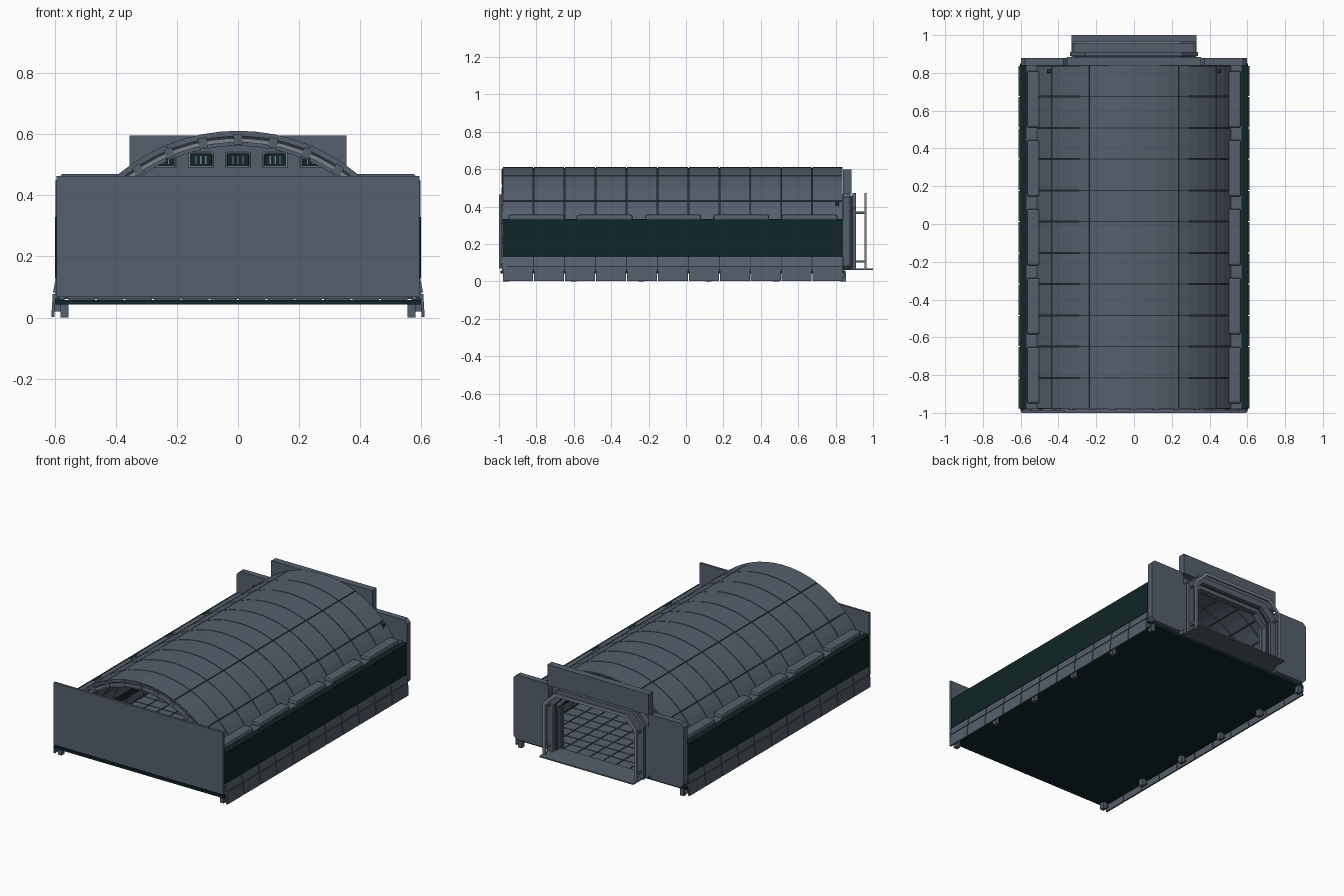
import bpy, bmesh, math

if "Cube" in bpy.data.objects:
    bpy.data.objects.remove(bpy.data.objects["Cube"])


def material(name, rgb):
    m = bpy.data.materials.new(name)
    m.use_nodes = True
    m.diffuse_color = (*rgb, 1)
    m.node_tree.nodes["Principled BSDF"].inputs["Base Color"].default_value = (*rgb, 1)
    return m


GREY = material("slate grey", (0.09, 0.115, 0.15))
DARK = material("dark teal", (0.005, 0.019, 0.02))
SEAM = material("seam charcoal", (0.025, 0.033, 0.042))
LIGHT = material("pale steel", (0.2, 0.23, 0.28))


def finish(name, bm, mat, bevel=0, segments=2):
    bmesh.ops.recalc_face_normals(bm, faces=bm.faces)
    me = bpy.data.meshes.new(name)
    bm.to_mesh(me)
    bm.free()
    me.materials.append(mat)
    ob = bpy.data.objects.new(name, me)
    bpy.context.collection.objects.link(ob)
    if bevel:
        mod = ob.modifiers.new("bevel", "BEVEL")
        mod.width, mod.segments = bevel, segments
    return ob


def add_prism(bm, pts, y0, y1):
    """Extrude an x-z outline along y."""
    a = [bm.verts.new((x, y0, z)) for x, z in pts]
    b = [bm.verts.new((x, y1, z)) for x, z in pts]
    bm.faces.new(a)
    bm.faces.new(b[::-1])
    for i in range(len(a)):
        j = i - 1
        bm.faces.new((a[j], a[i], b[i], b[j]))


def add_box(bm, x0, x1, y0, y1, z0, z1):
    add_prism(bm, [(x0, z0), (x1, z0), (x1, z1), (x0, z1)], y0, y1)


def prism(name, pts, y0, y1, mat, bevel=0):
    bm = bmesh.new()
    add_prism(bm, pts, y0, y1)
    return finish(name, bm, mat, bevel)


def boxes(name, items, mat, bevel=0):
    bm = bmesh.new()
    for item in items:
        add_box(bm, *item)
    return finish(name, bm, mat, bevel)


def both(x0, x1, *rest):
    return [(x0, x1, *rest), (-x1, -x0, *rest)]


def arc(r, a0, a1, step=5.7):
    n = max(1, round(abs(a1 - a0) / step))
    angles = [math.radians(a0 + (a1 - a0) * i / n) for i in range(n + 1)]
    return [(r * math.sin(a), r * math.cos(a)) for a in angles]


def add_arc(bm, r0, r1, a0, a1, y0, y1):
    """Add a curved slab; angles are measured from straight up."""
    add_prism(bm, arc(r1, a0, a1) + arc(r0, a1, a0), y0, y1)


def arc_part(name, r0, r1, a0, a1, y0, y1, mat):
    bm = bmesh.new()
    add_arc(bm, r0, r1, a0, a1, y0, y1)
    return finish(name, bm, mat)


# Arched hall: a dark core with panels outside and inside
R, FRONT, BACK, RINGS = 0.612, -0.98, 0.84, 11
pitch = (BACK - FRONT) / RINGS
arc_part("hall_core", 0.572, 0.605, -84.5, 84.5, FRONT + 0.008, BACK - 0.002, SEAM)


def panel_grid(name, r0, r1, breaks, mat, gap=0.0025):
    bm = bmesh.new()
    g = math.degrees(gap / r1)
    for i in range(RINGS):
        y0 = FRONT + i * pitch
        for a0, a1 in zip(breaks, breaks[1:]):
            add_arc(bm, r0, r1, a0 + g, a1 - g, y0 + gap, y0 + pitch - gap)
    return finish(name, bm, mat)


panel_grid("roof_panels", 0.603, R, [-68, -45.4, -22.7, 22.7, 45.4, 68], GREY)
panel_grid("left_skirt_panels", 0.602, R, [75, 82.5, 90], GREY)
panel_grid("right_skirt_panels", 0.602, R, [-90, -82.5, -75], GREY)
panel_grid("inner_lining", 0.563, 0.574, [-84 + 12 * i for i in range(15)], GREY, 0.004)

# Front rim with clamps
arc_part("front_rim", 0.574, 0.588, -84, 84, FRONT - 0.004, FRONT + 0.02, LIGHT)
arc_part("front_outer_rim", 0.594, 0.606, -84, 84, FRONT, FRONT + 0.02, GREY)
bm = bmesh.new()
for k in range(-7, 8):
    a = k * 11.35
    add_arc(bm, 0.568, 0.6, a - 1.4, a + 1.4, FRONT - 0.006, FRONT + 0.03)
finish("rim_clamps", bm, GREY)

# Side bands, ledges and their raised covers
boxes("side_bands", both(0.535, 0.6, FRONT, BACK, 0.13, 0.33), DARK)
boxes("band_ledges", both(0.5, 0.57, FRONT, BACK, 0.3, 0.333), GREY)
covers = []
for k in range(5):
    y = -0.8 + 0.365 * k
    covers += both(0.5, 0.567, y - 0.15, y + 0.15, 0.31, 0.357)
boxes("ledge_covers", covers, GREY, 0.012)

# Floor slab with tiles on top, and feet below the edges
boxes("floor_slab", [(-0.6, 0.6, FRONT - 0.012, BACK + 0.012, 0.042, 0.057)], DARK)
tiles = []
for i in range(12):
    for j in range(RINGS * 2):
        x, y = -0.558 + 0.093 * i, FRONT + j * pitch / 2
        tiles.append((x + 0.003, x + 0.09, y + 0.003, y + pitch / 2 - 0.003, 0.056, 0.062))
boxes("floor_tiles", tiles, GREY)
feet = []
for k in range(6):
    y = -0.96 + 0.36 * k
    feet += both(0.556, 0.582, y - 0.015, y + 0.015, 0, 0.045)
    feet += both(0.58, 0.604, y - 0.008, y + 0.008, 0.02, 0.045)
boxes("feet", feet, GREY)

# Front wall
boxes("front_wall", [(-0.595, 0.595, -1, -0.985, 0.068, 0.463)], GREY)


def doorway(w, top, cut, bottom=0.06):
    return [(-w, bottom), (-w, top - cut), (-w + cut, top),
            (w - cut, top), (w, top - cut), (w, bottom)]


def frame(name, w, top, cut, width, y0, y1, mat):
    inner = doorway(w - width, top - width, cut * 0.9)
    return prism(name, doorway(w, top, cut) + inner[::-1], y0, y1, mat)


# Rear bulkhead with a doorway
prism("rear_bulkhead", arc(0.6, -84, 84) + doorway(0.285, 0.44, 0.075)[::-1],
      0.815, 0.838, GREY)

# Rear wings with cut corners, and the lintel
c = 0.022
wing = [(0.35 + c, 0.06), (0.598 - c, 0.06), (0.598, 0.06 + c), (0.598, 0.47 - c),
        (0.598 - c, 0.47), (0.35 + c, 0.47), (0.35, 0.47 - c), (0.35, 0.06 + c)]
prism("left_rear_wing", wing, 0.84, 0.878, GREY)
prism("right_rear_wing", [(-x, z) for x, z in wing], 0.84, 0.878, GREY)
boxes("rear_lintel", [(-0.355, 0.355, 0.84, 0.884, 0.465, 0.597)], GREY)

# Door frames stepping outward, and the ramp
frame("door_tunnel", 0.35, 0.468, 0.08, 0.06, 0.838, 0.876, GREY)
frame("door_seal", 0.32, 0.458, 0.08, 0.025, 0.874, 0.89, SEAM)
frame("door_frame", 0.338, 0.472, 0.08, 0.04, 0.889, 0.91, GREY)
frame("outer_door_frame", 0.33, 0.472, 0.08, 0.018, 0.955, 0.966, LIGHT)
boxes("door_ramp", [(-0.33, 0.33, 0.84, 1, 0.06, 0.068)], GREY)
links = both(0.314, 0.326, 0.9, 0.96, 0.1, 0.112) + both(0.314, 0.326, 0.9, 0.96, 0.36, 0.372)
boxes("frame_links", links, GREY)

# Row of windows on the inside of the bulkhead
rims, panes, bars = [], [], []
for k in range(-2, 3):
    x = 0.122 * k
    rims.append((x - 0.041, x + 0.041, 0.808, 0.818, 0.491, 0.542))
    panes.append((x - 0.036, x + 0.036, 0.805, 0.812, 0.496, 0.537))
    for dx in (-0.016, 0, 0.016):
        bars.append((x + dx - 0.002, x + dx + 0.002, 0.803, 0.808, 0.503, 0.53))
boxes("window_rims", rims, LIGHT, 0.004)
boxes("window_panes", panes, DARK, 0.003)
boxes("window_bars", bars, LIGHT)

# Small lamps on the rear shoulders
boxes("shoulder_lamps", both(0.44, 0.46, 0.8, 0.818, 0.4, 0.425), SEAM, 0.003)
